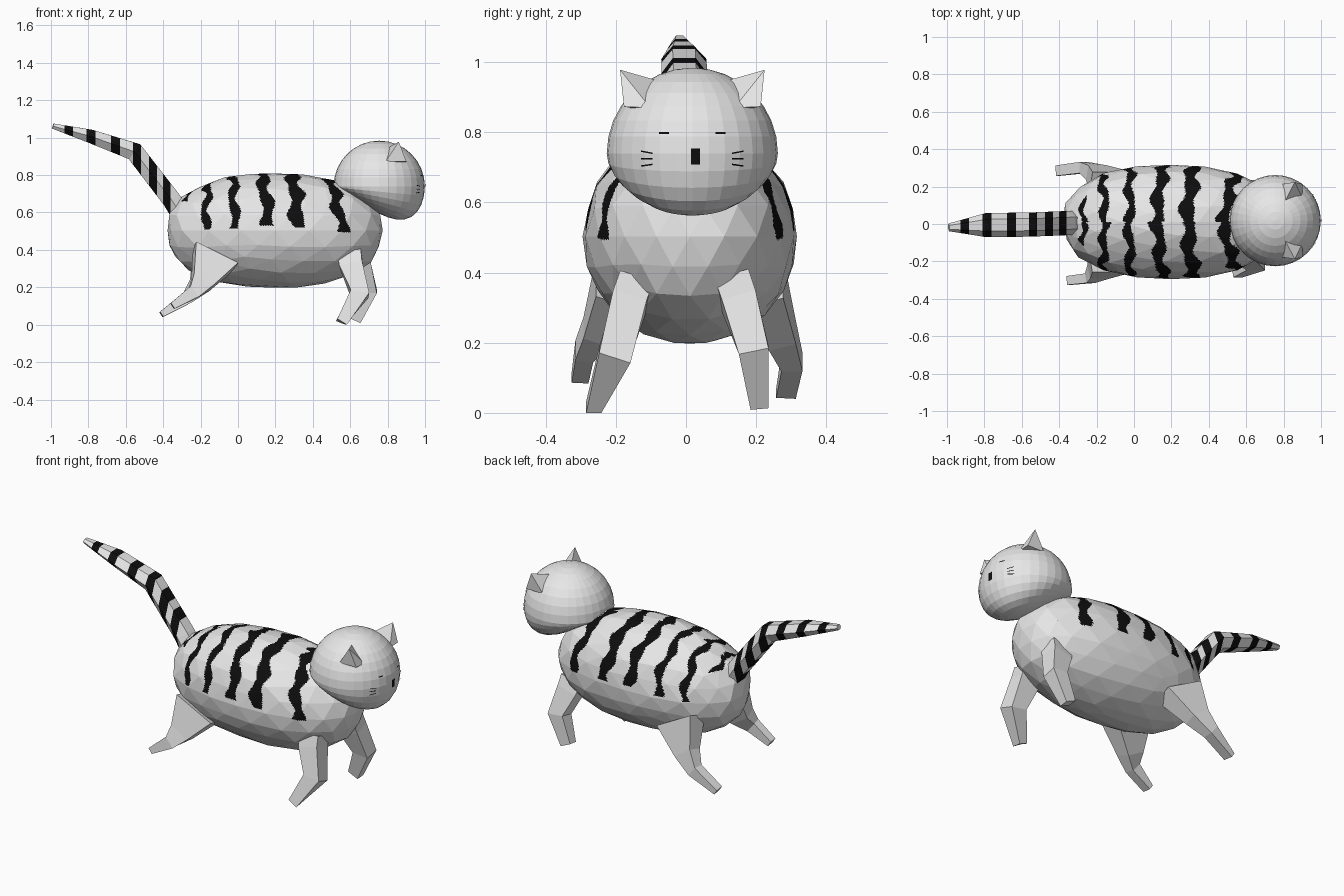
import bpy, bmesh, math, random
from mathutils import Vector

if "Cube" in bpy.data.objects:
    bpy.data.objects.remove(bpy.data.objects["Cube"])

random.seed(4)


def make_material(name, rgb):
    m = bpy.data.materials.new(name)
    m.diffuse_color = (*rgb, 1)
    m.use_nodes = True
    m.node_tree.nodes["Principled BSDF"].inputs["Base Color"].default_value = m.diffuse_color
    return m


FUR = make_material("light grey fur", (0.8, 0.8, 0.8))
BLACK = make_material("black marking", (0.004, 0.004, 0.004))


def finish(name, bm):
    """Turn a bmesh into a flat shaded object carrying both colours."""
    mesh = bpy.data.meshes.new(name)
    bm.to_mesh(mesh)
    bm.free()
    mesh.materials.append(FUR)
    mesh.materials.append(BLACK)
    obj = bpy.data.objects.new(name, mesh)
    bpy.context.collection.objects.link(obj)
    return obj


def loft(path, sides):
    """Tube along path; each station is (x, y, z, half depth, half width in y)."""
    bm = bmesh.new()
    pts = [Vector(p[:3]) for p in path]
    rings = []
    for i, p in enumerate(path):
        tan = pts[min(i + 1, len(pts) - 1)] - pts[max(i - 1, 0)]
        tan.normalize()
        side = Vector((0, 1, 0))
        side = (side - tan * side.dot(tan)).normalized()
        up = tan.cross(side)
        ring = []
        for k in range(sides):
            a = 2 * math.pi * (k + 0.5) / sides
            s = 1 / math.cos(math.pi / sides)
            v = pts[i] + up * (math.cos(a) * s * p[3]) + side * (math.sin(a) * s * p[4])
            v.z = max(v.z, 0)
            ring.append(bm.verts.new(v))
        rings.append(ring)
    for r0, r1 in zip(rings, rings[1:]):
        for k in range(sides):
            j = (k + 1) % sides
            bm.faces.new((r0[k], r0[j], r1[j], r1[k]))
    bm.faces.new(rings[0])
    bm.faces.new(rings[-1])
    bmesh.ops.recalc_face_normals(bm, faces=bm.faces)
    return bm


# Body: faceted barrel, finely cut so the wavy stripes follow flat facets
CX, CY, CZ = 0.197, 0.012, 0.503
bm = bmesh.new()
bmesh.ops.create_icosphere(bm, subdivisions=3, radius=1)
for v in bm.verts:
    d = v.co.normalized()
    r = math.hypot(d.y, d.z)
    f = (abs(d.x) ** 2.35 + r ** 2.35) ** (-1 / 2.35)   # fuller than an ellipsoid
    j = 1 + random.uniform(-0.012, 0.012)
    v.co = (CX + d.x * f * 0.577 * j, CY + d.y * f * 0.306 * j, CZ + d.z * f * 0.307 * j)
bmesh.ops.subdivide_edges(bm, edges=bm.edges[:], cuts=13, use_grid_fill=True)

# Stripes: x on the back, x on the flank, half width, lowest z
STRIPES = [(-0.27, -0.28, 0.014, 0.66), (-0.155, -0.175, 0.020, 0.51),
           (-0.025, -0.02, 0.022, 0.515), (0.12, 0.165, 0.030, 0.53),
           (0.285, 0.325, 0.035, 0.52), (0.48, 0.56, 0.029, 0.495)]
for f in bm.faces:
    c = f.calc_center_median()
    if c.z < 0.49:
        continue
    a = math.atan2(abs(c.y - CY), c.z - CZ) / (math.pi / 2)
    ph = 2.0 if c.y > CY else 0.0
    for k, (x0, x1, w, low) in enumerate(STRIPES):
        mid = x0 + (x1 - x0) * a + 0.012 * math.sin(13 * a + 1.7 * k + ph)
        half = w * (1 + 0.28 * math.sin(21 * a + 2.3 * k + ph))
        if c.z > low and abs(c.x - mid) < half:
            f.material_index = 1
finish("body", bm)

# Head: round on top, shallow underside sloping down to the chin
HEAD = Vector((0.755, 0.018, 0.74))
HR = 0.244


def head_shape(d):
    z = d.z
    if z < 0:
        z = z * 0.6 + 0.49 * d.x * z
    return HEAD + Vector((d.x, d.y, z)) * HR


bm = bmesh.new()
bmesh.ops.create_uvsphere(bm, u_segments=32, v_segments=16, radius=1)
for v in bm.verts:
    v.co = head_shape(v.co.copy())
finish("head", bm)


# Face markings: thin plates laid on the head, given by y, z, width, height, tilt
def face_marks(name, marks):
    bm = bmesh.new()
    for y, z, w, h, tilt in marks:
        quad = []
        for sy, sz in ((-1, -1), (1, -1), (1, 1), (-1, 1)):
            py = (y + sy * w / 2 - HEAD.y) / HR
            pz = (z + sz * h / 2 + sy * tilt - HEAD.z) / HR
            d = Vector((math.sqrt(max(0, 1 - py * py - pz * pz)), py, pz))
            quad.append(bm.verts.new(head_shape(d * 1.012)))
        bm.faces.new(quad).material_index = 1
    finish(name, bm)


face_marks("nose", [(0.027, 0.732, 0.026, 0.042, 0)])
face_marks("eyes", [(HEAD.y + s * 0.08, 0.797, 0.028, 0.006, 0) for s in (-1, 1)])
face_marks("whiskers", [(HEAD.y + s * 0.128, 0.725 + 0.018 * k, 0.032, 0.004, s * 0.003 * k)
                        for s in (-1, 1) for k in (-1, 0, 1)])

# Ears: sharp pyramids leaning outward
for s, label in ((-1, "right"), (1, "left")):
    bm = bmesh.new()
    for x, y, z in ((0.79, 0.195, 0.873), (0.90, 0.195, 0.873), (0.90, 0.12, 0.87),
                    (0.80, 0.09, 0.945), (0.80, 0.12, 0.86), (0.86, 0.206, 0.978)):
        bm.verts.new((x, HEAD.y + s * y, z))
    bmesh.ops.convex_hull(bm, input=bm.verts[:])
    finish(label + "_ear", bm)

# Tail: bent tapering tube, cut into black and grey bands
bm = loft([(-0.30, 0.005, 0.58, 0.052, 0.056), (-0.355, 0.005, 0.668, 0.050, 0.056),
           (-0.553, -0.003, 0.925, 0.050, 0.056), (-0.79, -0.006, 1.008, 0.036, 0.056),
           (-0.99, -0.018, 1.062, 0.014, 0.018)], 6)
BANDS = [(-0.905, 0.022), (-0.785, 0.024), (-0.655, 0.025),
         (-0.54, 0.022), (-0.455, 0.022), (-0.382, 0.020)]
lean = Vector((-1, 0, 0.45)).normalized()


def along(co):
    return co.x - 0.45 * (co.z - 1.03 - 0.28 * (co.x + 0.8)) if co.x < -0.57 else co.x


for c, h in BANDS:
    for x in (c - h, c + h):
        bmesh.ops.bisect_plane(bm, geom=bm.verts[:] + bm.edges[:] + bm.faces[:],
                               plane_co=(x, 0, 0), plane_no=(1, 0, 0))
for f in bm.faces:
    x = f.calc_center_bounds().x
    if any(abs(x - c) < h for c, h in BANDS):
        f.material_index = 1
finish("tail", bm)

# Legs: square tapering limbs in a walking pose
LEGS = {
    "right_front_leg": [(0.595, -0.14, 0.38, 0.065, 0.05), (0.605, -0.16, 0.32, 0.062, 0.05),
                        (0.650, -0.203, 0.165, 0.05, 0.047), (0.553, -0.263, 0.01, 0.03, 0.023)],
    "left_front_leg": [(0.635, 0.13, 0.38, 0.065, 0.05), (0.65, 0.15, 0.32, 0.06, 0.05),
                       (0.695, 0.193, 0.18, 0.048, 0.043), (0.625, 0.21, 0.025, 0.034, 0.026)],
    "right_hind_leg": [(-0.12, -0.20, 0.37, 0.125, 0.06), (-0.19, -0.255, 0.23, 0.06, 0.04),
                       (-0.235, -0.29, 0.175, 0.036, 0.026), (-0.35, -0.302, 0.10, 0.018, 0.024)],
    "left_hind_leg": [(-0.12, 0.22, 0.37, 0.125, 0.06), (-0.20, 0.275, 0.22, 0.06, 0.04),
                      (-0.27, 0.302, 0.145, 0.034, 0.03), (-0.41, 0.285, 0.055, 0.016, 0.028)],
}
for name, path in LEGS.items():
    finish(name, loft(path, 4))
